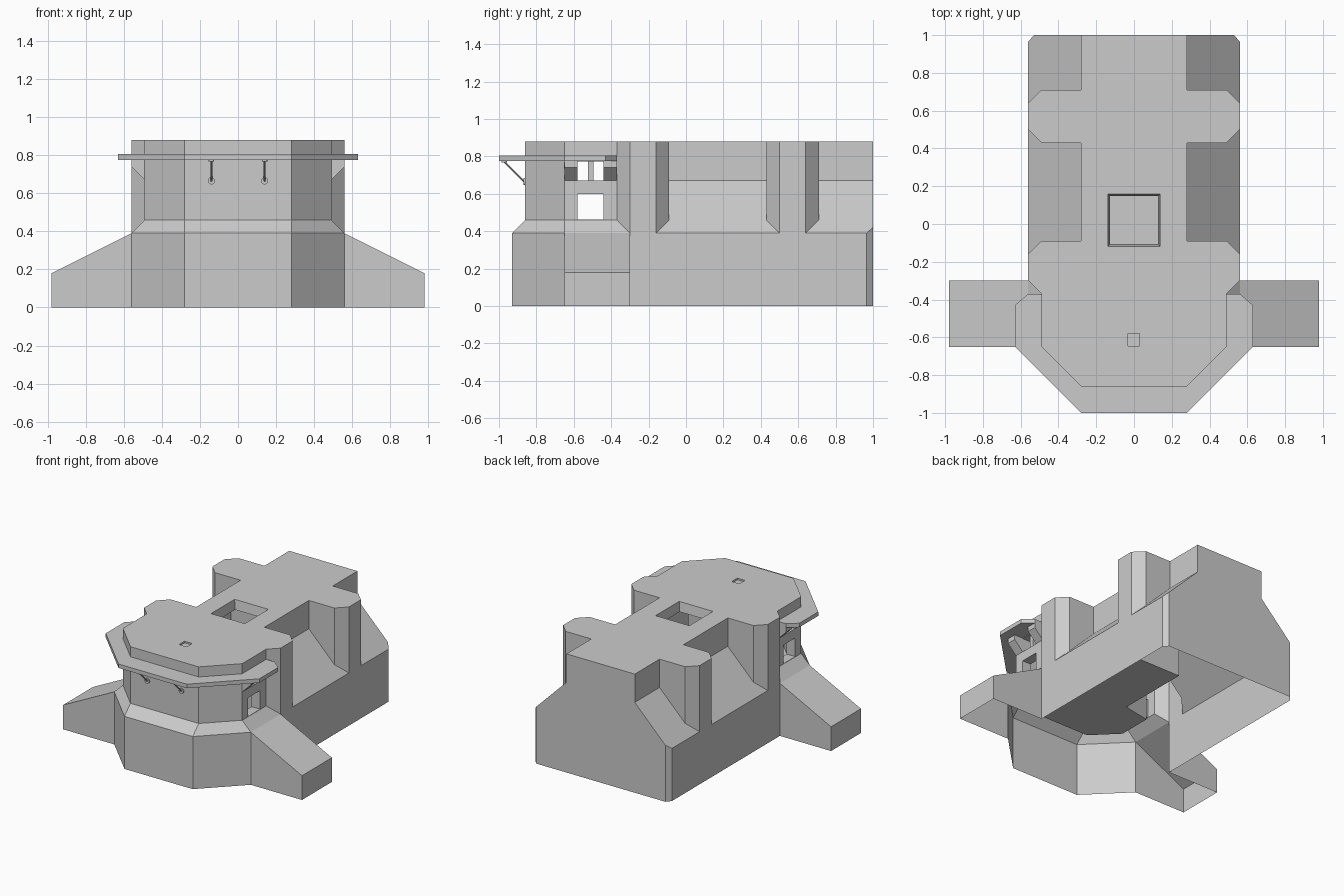
import bpy, bmesh
from mathutils import Vector

if "Cube" in bpy.data.objects:
    bpy.data.objects.remove(bpy.data.objects["Cube"])


def make(name, bm):
    bmesh.ops.recalc_face_normals(bm, faces=bm.faces)
    me = bpy.data.meshes.new(name)
    bm.to_mesh(me)
    bm.free()
    ob = bpy.data.objects.new(name, me)
    bpy.context.collection.objects.link(ob)
    return ob


def loft(name, low, high):
    """Closed solid between two matching loops of 3D points."""
    bm = bmesh.new()
    a = [bm.verts.new(p) for p in low]
    b = [bm.verts.new(p) for p in high]
    n = len(a)
    bm.faces.new(a[::-1])
    bm.faces.new(b)
    for i in range(n):
        j = (i + 1) % n
        bm.faces.new((a[i], a[j], b[j], b[i]))
    return make(name, bm)


def sym(half):
    """Mirror a right-hand half outline across x = 0."""
    return half + [(-x, y) for x, y in reversed(half)]


def at_z(pts, z):
    return [(x, y, z) for x, y in pts]


def prism(name, pts, z0, z1):
    return loft(name, at_z(pts, z0), at_z(pts, z1))


def extrude_y(name, prof, y0, y1):
    return loft(name, [(x, y0, z) for x, z in prof], [(x, y1, z) for x, z in prof])


def box(name, x0, x1, y0, y1, z0, z1):
    return prism(name, [(x0, y0), (x1, y0), (x1, y1), (x0, y1)], z0, z1)


def rod(name, p, q, r, sides=12):
    p, q = Vector(p), Vector(q)
    bm = bmesh.new()
    bmesh.ops.create_cone(bm, cap_ends=True, segments=sides, radius1=r, radius2=r,
                          depth=(q - p).length)
    ob = make(name, bm)
    ob.data.transform((q - p).to_track_quat('Z', 'Y').to_matrix().to_4x4())
    ob.location = (p + q) / 2
    return ob


def boolean(target, other, op):
    other.hide_render = True
    m = target.modifiers.new(op, 'BOOLEAN')
    m.operation, m.object, m.solver = op, other, 'EXACT'
    bpy.context.view_layer.update()
    dg = bpy.context.evaluated_depsgraph_get()
    me = bpy.data.meshes.new_from_object(target.evaluated_get(dg))
    target.modifiers.clear()
    target.data = me
    bpy.data.objects.remove(other)


# Lower walls
bunker = prism("bunker_shell", sym([(.28, -.93), (.56, -.65), (.56, 1)]), 0, .39)

# Upper block with buttresses
top = [(.28, -.86), (.49, -.65), (.49, -.37), (.56, -.30), (.56, -.16), (.49, -.09),
       (.28, -.09), (.28, .43), (.49, .43), (.56, .50), (.56, .64), (.49, .71),
       (.28, .71), (.28, 1)]
parts = [prism("upper_block", sym(top), .39, .88)]

# Sloped skirt round the front
parts.append(loft("front_skirt",
                  at_z(sym([(.28, -.93), (.56, -.65), (.56, -.30)]), .39),
                  at_z(sym([(.28, -.86), (.49, -.65), (.49, -.37)]), .46)))

# Sloped shoulders between buttresses
slope = [(-.56, .39), (.56, .39), (.28, .67), (-.28, .67)]
for y0, y1 in ((-.16, .50), (.64, 1)):
    parts.append(extrude_y("shoulder", slope, y0, y1))

# Side wings
for s in (1, -1):
    prof = [(.3, 0), (.98, 0), (.98, .18), (.56, .39), (.3, .39)]
    parts.append(extrude_y("wing", [(s * x, z) for x, z in prof], -.65, -.30))
for p in parts:
    boolean(bunker, p, 'UNION')

# Inner room, hatch, vent, side openings, rear corner chamfers
room = [(.25, -.79), (.42, -.62), (.42, -.37), (.21, -.33), (.21, .22)]
cuts = [prism("room", sym(room), .39, .81)]


def rect(e):
    return [(-.14 + e, -.12 + e), (.14 - e, -.12 + e), (.14 - e, .16 - e), (-.14 + e, .16 - e)]


cuts.append(loft("hatch", at_z(rect(.016), .79), at_z(rect(0), .89)))
cuts.append(box("vent", -.032, .03, -.645, -.58, .868, .9))
for z0, z1 in ((.462, .60), (.67, .772)):
    cuts.append(box("opening", -.6, .6, -.58, -.44, z0, z1))
for s in (1, -1):
    corner = [(.53, 1), (.56, .965), (.6, .92), (.6, 1.05), (.53, 1.05)]
    cuts.append(prism("chamfer", [(s * x, y) for x, y in corner], -.1, .6))
for c in cuts:
    boolean(bunker, c, 'DIFFERENCE')

# Open underside
bm = bmesh.new()
bm.from_mesh(bunker.data)
under = [f for f in bm.faces if all(abs(v.co.z) < 1e-4 for v in f.verts)]
bmesh.ops.delete(bm, geom=under, context='FACES')
bm.to_mesh(bunker.data)
bm.free()

# Awning ledge: a band wrapped round the front
outer = sym([(.56, -.37), (.63, -.43), (.63, -.65), (.28, -1)][::-1])
inner = sym([(.49, -.37), (.49, -.43), (.49, -.65), (.28, -.86)][::-1])
k = 4
path_o = outer[k:] + outer[:k]
path_i = inner[k:] + inner[:k]
prism("awning_ledge", path_o + path_i[::-1], .775, .805)

for s, side in ((1, "right"), (-1, "left")):
    # Ledge brackets beside the window
    prof = [(.49, .67), (.56, .74), (.56, .775), (.49, .775)]
    for y0, y1 in ((-.65, -.58), (-.44, -.37)):
        extrude_y(side + "_bracket", [(s * x, z) for x, z in prof], y0, y1)
    rod(side + "_bracket_bolt", (s * .53, -.652, .75), (s * .53, -.64, .75), .016)
    # Window post
    box(side + "_window_post", s * .455 - .015, s * .455 + .015, -.525, -.495, .66, .78)
    # Front struts with wall and ledge plates
    x = s * .14
    rod(side + "_strut", (x, -.86, .66), (x, -.975, .775), .005, 8)
    rod(side + "_strut_foot", (x, -.868, .665), (x, -.858, .665), .019)
    rod(side + "_strut_cap", (x, -.972, .768), (x, -.972, .776), .015)
